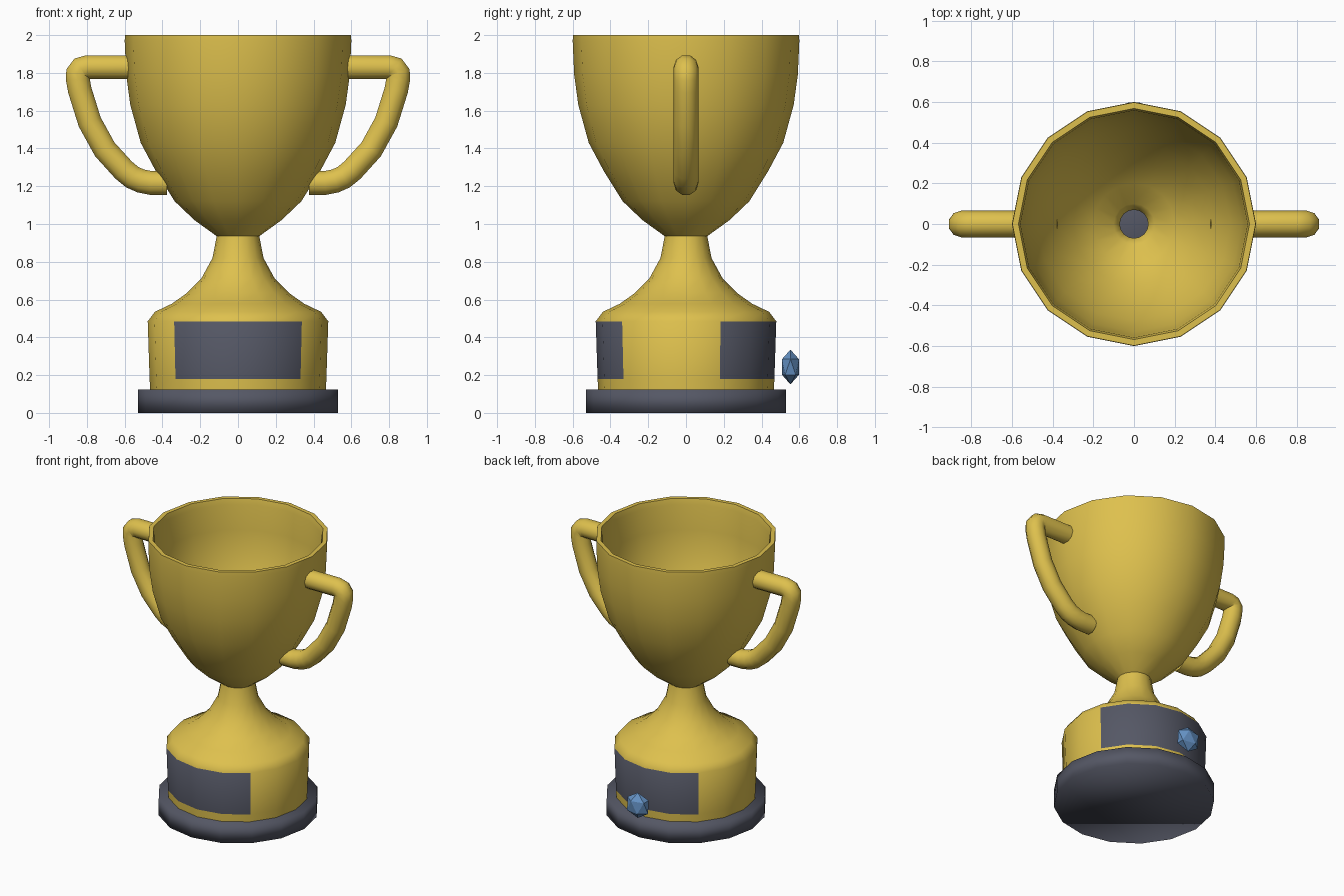
import bpy, bmesh, math
from mathutils import Matrix

cube = bpy.data.objects.get("Cube")
if cube:
    bpy.data.objects.remove(cube, do_unlink=True)

SIDES = 16


def material(name, rgb):
    m = bpy.data.materials.new(name)
    m.use_nodes = True
    m.diffuse_color = (*rgb, 1)
    m.node_tree.nodes["Principled BSDF"].inputs["Base Color"].default_value = (*rgb, 1)
    return m


gold = material("gold", (0.73, 0.53, 0.075))
slate = material("slate grey", (0.09, 0.096, 0.13))
blue = material("gem blue", (0.13, 0.29, 0.56))


def make_object(name, bm, mats):
    mesh = bpy.data.meshes.new(name)
    bm.to_mesh(mesh)
    bm.free()
    obj = bpy.data.objects.new(name, mesh)
    bpy.context.collection.objects.link(obj)
    for m in mats:
        mesh.materials.append(m)
    return obj


def smooth(obj, degrees):
    bpy.ops.object.select_all(action='DESELECT')
    obj.select_set(True)
    bpy.context.view_layer.objects.active = obj
    bpy.ops.object.shade_smooth_by_angle(angle=math.radians(degrees))


def lathe(name, profile, mats, degrees=60, caps=False):
    """Spin (radius, height) points round the z axis."""
    bm = bmesh.new()
    turn = math.tau / SIDES
    rings = [[bm.verts.new((r * math.cos(i * turn), r * math.sin(i * turn), z))
              for i in range(SIDES)] for r, z in profile]
    for a, b in zip(rings, rings[1:]):
        for i in range(SIDES):
            k = (i + 1) % SIDES
            bm.faces.new((a[i], a[k], b[k], b[i]))
    if caps:
        bm.faces.new(rings[0][::-1])
        bm.faces.new(rings[-1])
    obj = make_object(name, bm, mats)
    smooth(obj, degrees)
    return obj


# Plinth, softly shaded over its edges
lathe("plinth", [(0.53, 0), (0.53, 0.125)], [slate], 180, caps=True)

# Pedestal and stem
pedestal = lathe("pedestal", [
    (0.465, 0.12), (0.468, 0.18), (0.478, 0.485), (0.44, 0.535), (0.35, 0.578),
    (0.27, 0.635), (0.195, 0.71), (0.135, 0.82), (0.112, 0.94)], [gold, slate])

# Engraving panels: the pedestal band, by direction
for f in pedestal.data.polygons:
    angle = math.degrees(math.atan2(f.center.y, f.center.x))
    in_band = 0.2 < f.center.z < 0.45
    if in_band and (-135 < angle < -45 or 22.5 < angle < 135):
        f.material_index = 1

# Bowl: outer wall, rim, inner wall and the bore down the stem
lathe("bowl", [
    (0.112, 0.935), (0.23, 1.02), (0.335, 1.12), (0.435, 1.28), (0.515, 1.43),
    (0.57, 1.63), (0.592, 1.79), (0.6, 1.97), (0.598, 2.0), (0.568, 2.0),
    (0.558, 1.96), (0.55, 1.78), (0.53, 1.64), (0.475, 1.45), (0.395, 1.3),
    (0.3, 1.15), (0.2, 1.055), (0.1, 0.985), (0.07, 0.95), (0.07, 0.125)], [gold])

# Handles: a round tube along a bent path, one per side
PATH = [(0.57, 1.83), (0.80, 1.83), (0.832, 1.823), (0.849, 1.80), (0.848, 1.765),
        (0.838, 1.71), (0.785, 1.54), (0.705, 1.395), (0.605, 1.285),
        (0.56, 1.248), (0.515, 1.228), (0.46, 1.217), (0.375, 1.217)]
for side, label in ((1, "left"), (-1, "right")):
    curve = bpy.data.curves.new(label + "_handle", 'CURVE')
    curve.dimensions = '3D'
    curve.bevel_depth = 0.066
    curve.bevel_resolution = 3
    curve.use_fill_caps = True
    spline = curve.splines.new('POLY')
    spline.points.add(len(PATH) - 1)
    for p, (x, z) in zip(spline.points, PATH):
        p.co = (side * x, 0, z, 1)
    curve.materials.append(gold)
    handle = bpy.data.objects.new(label + "_handle", curve)
    bpy.context.collection.objects.link(handle)
    bpy.ops.object.select_all(action='DESELECT')
    handle.select_set(True)
    bpy.context.view_layer.objects.active = handle
    bpy.ops.object.convert(target='MESH')
    smooth(bpy.context.view_layer.objects.active, 60)

# Faceted gem behind the pedestal
bm = bmesh.new()
bmesh.ops.create_icosphere(bm, subdivisions=1, radius=1, matrix=Matrix.Translation(
    (0, 0.553, 0.243)) @ Matrix.Diagonal((0.092, 0.053, 0.092, 1)))
make_object("gem", bm, [blue])
